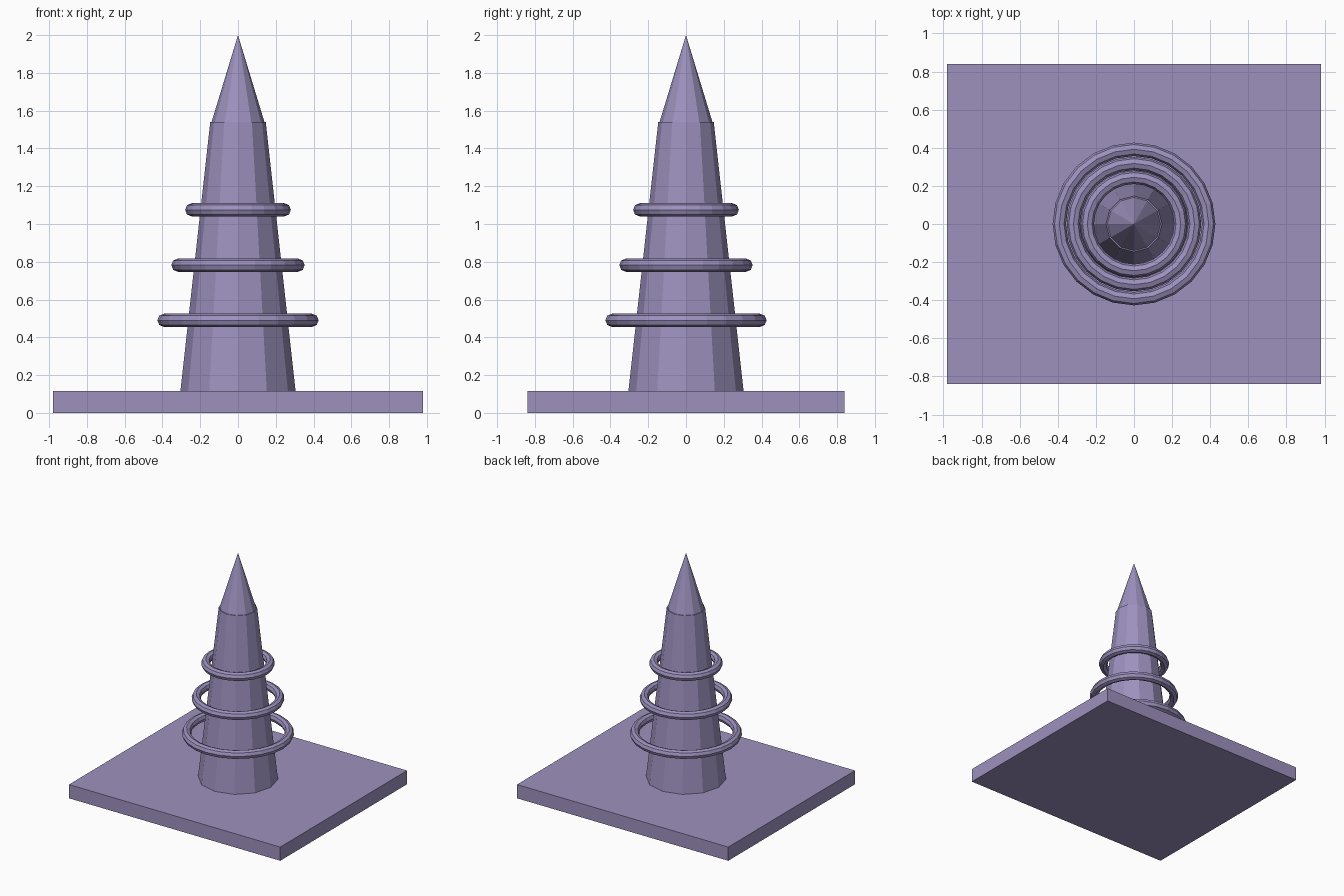
import bpy, bmesh, math
from mathutils import Matrix

if "Cube" in bpy.data.objects:
    bpy.data.objects.remove(bpy.data.objects["Cube"])

mat = bpy.data.materials.new("dusty lavender")
mat.diffuse_color = (0.337, 0.284, 0.515, 1)
mat.use_nodes = True
mat.node_tree.nodes["Principled BSDF"].inputs["Base Color"].default_value = mat.diffuse_color


def finish(bm, name):
    bmesh.ops.recalc_face_normals(bm, faces=bm.faces[:])
    me = bpy.data.meshes.new(name)
    bm.to_mesh(me)
    bm.free()
    me.materials.append(mat)
    ob = bpy.data.objects.new(name, me)
    bpy.context.collection.objects.link(ob)


def cone(name, r1, r2, z1, z2, sides=12):
    bm = bmesh.new()
    bmesh.ops.create_cone(bm, cap_ends=True, segments=sides, radius1=r1, radius2=r2,
                          depth=z2 - z1, matrix=Matrix.Translation((0, 0, (z1 + z2) / 2)))
    bmesh.ops.remove_doubles(bm, verts=bm.verts[:], dist=1e-5)
    finish(bm, name)


def ring(name, major, minor, z, segs=24, sides=8):
    bm = bmesh.new()
    grid = []
    for i in range(segs):
        a = 2 * math.pi * i / segs
        row = []
        for j in range(sides):
            b = 2 * math.pi * j / sides
            r = major + minor * math.cos(b)
            row.append(bm.verts.new((r * math.cos(a), r * math.sin(a), z + minor * math.sin(b))))
        grid.append(row)
    for i in range(segs):
        n = (i + 1) % segs
        for j in range(sides):
            k = (j + 1) % sides
            bm.faces.new((grid[i][j], grid[n][j], grid[n][k], grid[i][k]))
    finish(bm, name)


# Base slab
bm = bmesh.new()
bmesh.ops.create_cube(bm, size=1, matrix=Matrix.Translation((0, 0, 0.0575)) @
                      Matrix.Diagonal((1.96, 1.68, 0.115, 1)))
finish(bm, "base_slab")

# Tapered tower and pointed tip
cone("tower", 0.305, 0.147, 0.115, 1.54)
cone("tip", 0.14, 0, 1.54, 2.0)

# Floating rings, shrinking upward
for i, (major, z) in enumerate([(0.392, 0.49), (0.318, 0.782), (0.245, 1.075)]):
    ring(f"ring_{i + 1}", major, 0.035, z)
